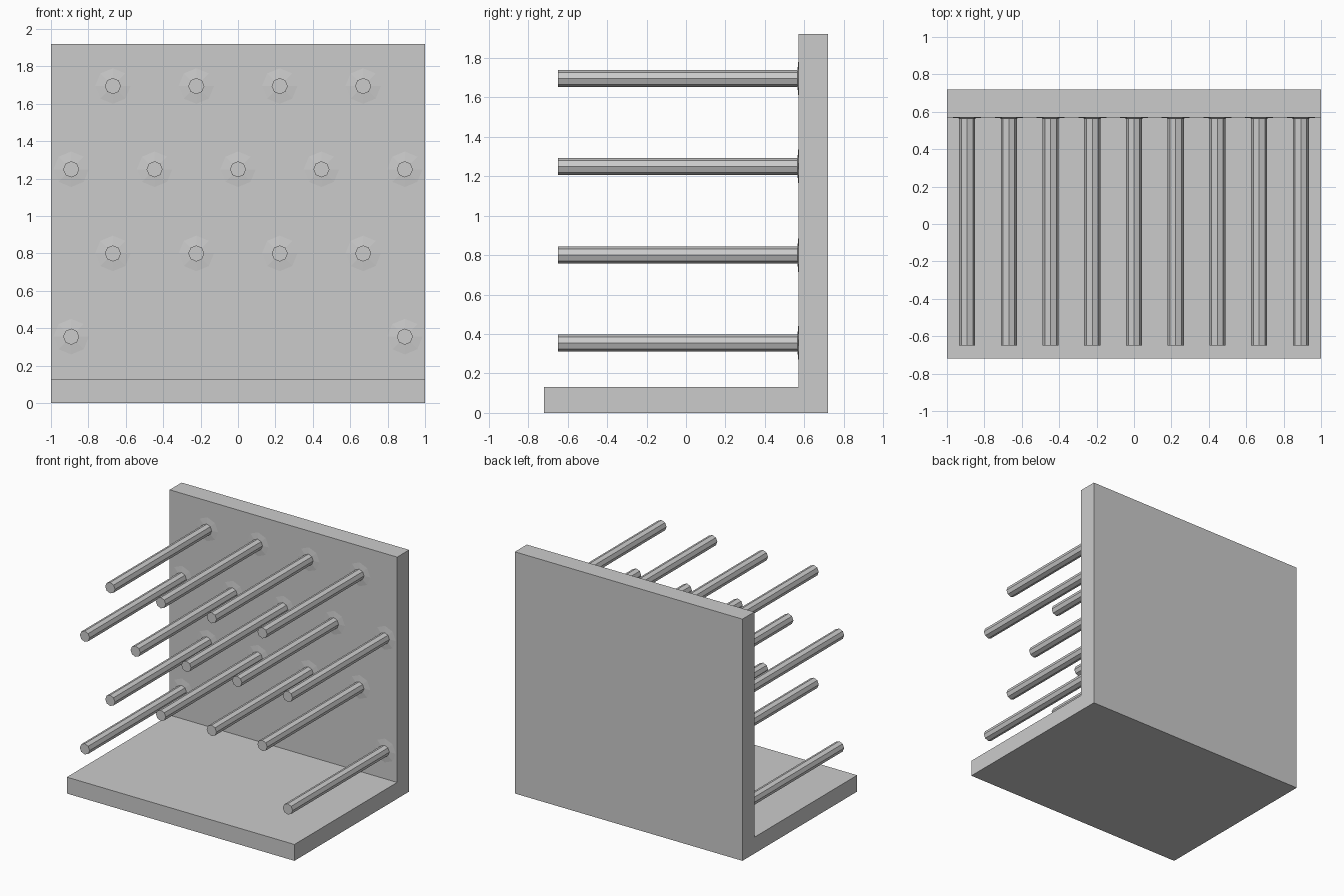
import bpy
import bmesh
from math import cos, sin, tau

if "Cube" in bpy.data.objects:
    bpy.data.objects.remove(bpy.data.objects["Cube"])

WALL_Y = 0.57


def make_object(name, bm):
    bmesh.ops.recalc_face_normals(bm, faces=bm.faces)
    mesh = bpy.data.meshes.new(name)
    bm.to_mesh(mesh)
    bm.free()
    obj = bpy.data.objects.new(name, mesh)
    bpy.context.collection.objects.link(obj)
    return obj


# L-shaped stand: base plate and back wall extruded across x
bm = bmesh.new()
profile = [(-0.72, 0), (0.72, 0), (0.72, 1.92), (WALL_Y, 1.92), (WALL_Y, 0.13), (-0.72, 0.13)]
side = bm.faces.new([bm.verts.new((-1, y, z)) for y, z in profile])
swept = bmesh.ops.extrude_face_region(bm, geom=[side], use_keep_orig=True)
moved = [v for v in swept["geom"] if isinstance(v, bmesh.types.BMVert)]
bmesh.ops.translate(bm, verts=moved, vec=(2, 0, 0))
make_object("l_shaped_stand", bm)


# Octagonal peg with a very shallow flare where it meets the wall
def peg_mesh(sides=8):
    bm = bmesh.new()
    rings = []
    for r, y in [(0.043, -0.65), (0.043, WALL_Y - 0.005), (0.095, WALL_Y)]:
        rings.append([bm.verts.new((r * cos(tau * i / sides), y, r * sin(tau * i / sides)))
                      for i in range(sides)])
    for a, b in zip(rings, rings[1:]):
        for i in range(sides):
            j = (i + 1) % sides
            bm.faces.new((a[i], a[j], b[j], b[i]))
    bm.faces.new(rings[0])
    return bm


# Staggered rows of pegs; the lowest row has only the outer two
STEP = 0.223
rows = [
    (1.695, (-3, -1, 1, 3)),
    (1.25, (-4, -2, 0, 2, 4)),
    (0.80, (-3, -1, 1, 3)),
    (0.355, (-4, 4)),
]
first = make_object("peg", peg_mesh())
pegs = [(k * STEP, z) for z, columns in rows for k in columns]
for n, (x, z) in enumerate(pegs):
    peg = first
    if n:
        peg = bpy.data.objects.new("peg", first.data)
        bpy.context.collection.objects.link(peg)
    peg.location = (x, 0, z)
